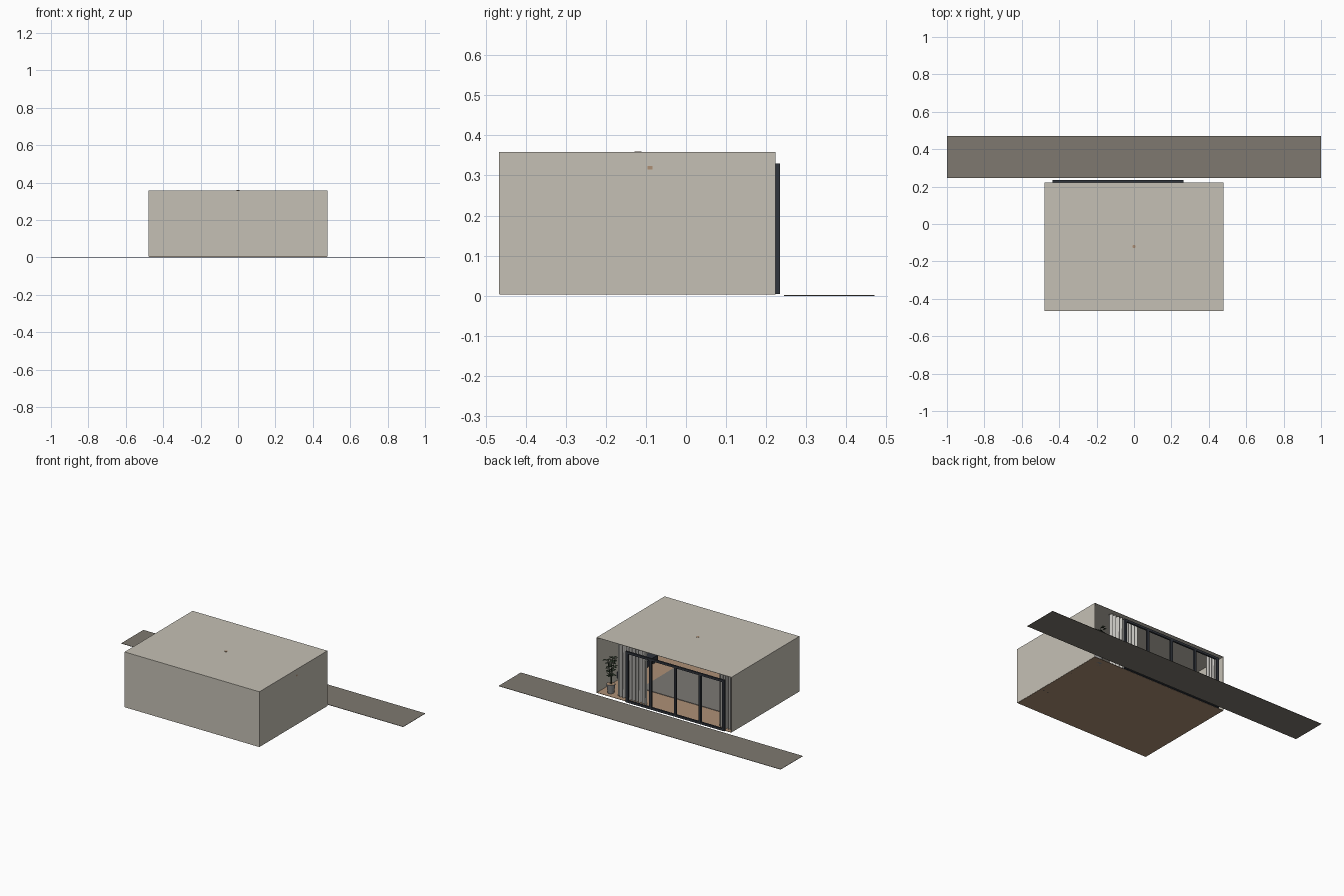
import bpy, bmesh, math, random
from mathutils import Vector, Matrix

random.seed(4)
cube = bpy.data.objects.get("Cube")
if cube:
    bpy.data.objects.remove(cube)


def material(name, r, g, b):
    m = bpy.data.materials.new(name)
    m.use_nodes = True
    m.diffuse_color = (r, g, b, 1)
    m.node_tree.nodes["Principled BSDF"].inputs["Base Color"].default_value = (r, g, b, 1)
    return m


PLASTER = material("warm plaster", .56, .53, .46)
PAVING = material("grey paving", .21, .19, .16)
WOOD = material("light wood", .42, .28, .18)
METAL = material("dark metal", .03, .035, .045)
RUG = material("grey rug", .2, .19, .175)
FABRIC = material("pale fabric", .56, .55, .52)
LEAF = material("dark green leaf", .04, .06, .035)
POT = material("grey pot", .25, .25, .25)


def finish(name, bm, mat, smooth=False):
    mesh = bpy.data.meshes.new(name)
    bm.to_mesh(mesh)
    bm.free()
    ob = bpy.data.objects.new(name, mesh)
    bpy.context.collection.objects.link(ob)
    mesh.materials.append(mat)
    for p in mesh.polygons:
        p.use_smooth = smooth
    return ob


def add_box(bm, lo, hi):
    lo, hi = Vector(lo), Vector(hi)
    mat = Matrix.Translation((lo + hi) / 2) @ Matrix.Diagonal((*(hi - lo), 1))
    return bmesh.ops.create_cube(bm, size=1, matrix=mat)


def box(name, lo, hi, mat):
    bm = bmesh.new()
    add_box(bm, lo, hi)
    return finish(name, bm, mat)


def cone(name, loc, r1, r2, h, mat, sides=20):
    bm = bmesh.new()
    bmesh.ops.create_cone(bm, cap_ends=True, segments=sides, radius1=r1, radius2=r2,
                          depth=h, matrix=Matrix.Translation(Vector(loc) + Vector((0, 0, h / 2))))
    return finish(name, bm, mat)


X, FRONT, BACK, TOP = .478, -.466, .223, .358

# Room shell: walls and roof, open at the back and under the floor
bm = bmesh.new()
add_box(bm, (-X, FRONT, .004), (X, BACK, TOP))
bm.normal_update()
bmesh.ops.delete(bm, geom=[f for f in bm.faces if f.normal.y > .5 or f.normal.z < -.5],
                 context='FACES')
shell = finish("room_shell", bm, PLASTER)
solid = shell.modifiers.new("thickness", 'SOLIDIFY')
solid.thickness = .002
solid.offset = -1

# Floor, rug and terrace
box("wood_floor", (-X + .001, FRONT + .001, .003), (X - .001, BACK, .005), WOOD)
box("rug", (-.31, -.33, .005), (.3, .03, .008), RUG)
box("terrace", (-1, .245, 0), (1, .47, .002), PAVING)

# Sliding door: outer frame with four panels
bm = bmesh.new()
x0, x1, panels = -.435, .265, 4
step = (x1 - x0) / panels
for i in range(panels + 1):
    x = x0 + i * step
    w = .008
    cx = min(max(x, x0 + w), x1 - w)
    add_box(bm, (cx - w, .223, .004), (cx + w, .234, .33))
for z in (.004, .316):
    add_box(bm, (x0, .223, z), (x1, .234, z + .014))
finish("sliding_door_frame", bm, METAL)


# Pleated curtains
def curtain(name, xa, xb, pleats):
    bm = bmesh.new()
    n = pleats * 8
    rows = []
    for z in (.008, .35):
        rows.append([bm.verts.new((xa + (xb - xa) * i / n,
                                   .195 + .011 * math.sin(2 * math.pi * i / 8), z))
                     for i in range(n + 1)])
    for i in range(n):
        bm.faces.new((rows[0][i], rows[0][i + 1], rows[1][i + 1], rows[1][i]))
    return finish(name, bm, FABRIC, True)


curtain("left_curtain", .14, .345, 9)
curtain("right_curtain", -.465, -.375, 5)

# Low cabinet with feet and a wall screen above
box("cabinet", (.415, -.31, .02), (.474, .02, .06), METAL)
for y in (-.26, -.01):
    for x in (.425, .455):
        cone("cabinet_foot", (x, y, .003), .005, .006, .018, METAL, 10)
box("wall_screen", (.464, -.28, .085), (.475, -.01, .235), METAL)

# Ceiling canopy and wall bracket that reach through the shell
cone("ceiling_canopy", (0, -.12, .345), .009, .009, .0145, WOOD, 16)
box("wall_bracket", (.46, -.096, .315), (.4795, -.084, .324), WOOD)

# Potted plant: tapered pot, soil, bent stems and leaves
px, py = .41, .175
cone("plant_pot", (px, py, .003), .019, .026, .058, POT)
cone("pot_soil", (px, py, .055), .023, .023, .0065, WOOD)
stems, leaves = bmesh.new(), bmesh.new()


def leaf(base, direction, length):
    side = direction.cross(Vector((0, 0, 1))).normalized() * length * .3
    tip = base + direction * length - Vector((0, 0, length * .25))
    mid = base + direction * length * .5 + Vector((0, 0, length * .1))
    a, l, t, r, m = [leaves.verts.new(p) for p in (base, mid + side, tip, mid - side,
                                                 mid - Vector((0, 0, length * .08)))]
    for tri in ((a, m, l), (l, m, t), (a, r, m), (r, t, m)):
        leaves.faces.new(tri)


for s in range(5):
    ang = s * math.tau / 5
    out = Vector((math.cos(ang), math.sin(ang), 0))
    height = .13 + .06 * random.random()
    prev = None
    for k in range(7):
        t = k / 6
        p = Vector((px, py, .058)) + out * (.004 + .02 * t * t) + Vector((0, 0, height * t))
        if prev is not None:
            d = p - prev
            turn = Vector((0, 0, 1)).rotation_difference(d).to_matrix().to_4x4()
            bmesh.ops.create_cone(stems, segments=6, radius1=.0018, radius2=.0016, depth=d.length,
                                  matrix=Matrix.Translation((p + prev) / 2) @ turn)
        if k > 1:
            for j in range(2):
                a = ang + random.uniform(-1.4, 1.4) + j * 1.5
                leaf(p, Vector((math.cos(a), math.sin(a), .4)).normalized(),
                     random.uniform(.024, .038))
        prev = p
finish("plant_stems", stems, LEAF)
finish("plant_leaves", leaves, LEAF)
